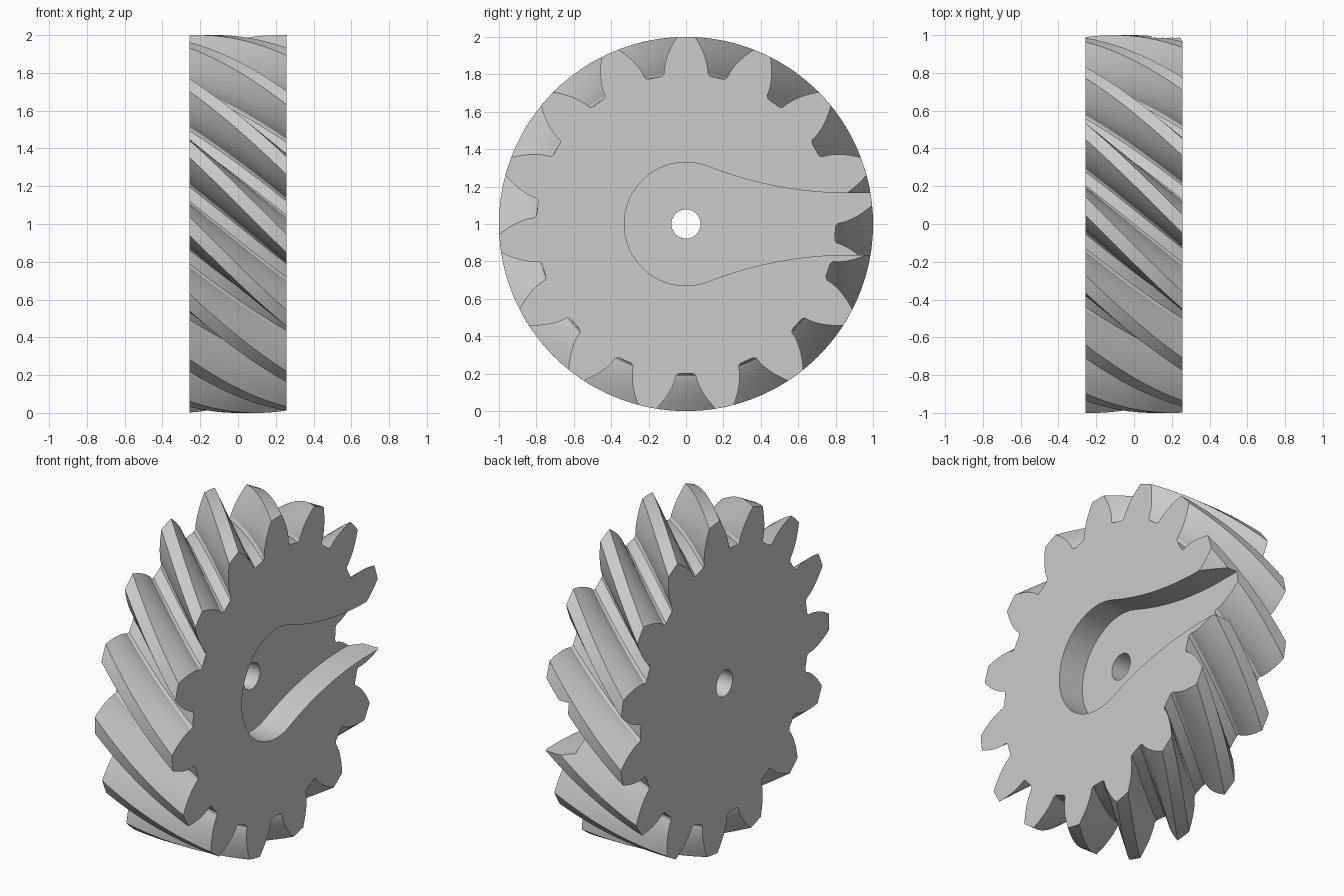
import bpy, bmesh
from math import sin, cos, tan, acos, radians, pi, sqrt, atan2

cube = bpy.data.objects.get("Cube")
if cube:
    bpy.data.objects.remove(cube)

HALF = 0.257           # half the gear width
TEETH = 15
TIP, PITCH, BASE, ROOT = 1.0, 0.914, 0.813, 0.80
LAYERS = 28
FLOOR_X = 0.092        # floor of the recess

steel = bpy.data.materials.new("light_grey")
steel.use_nodes = True
grey = (0.6, 0.6, 0.6, 1)
steel.diffuse_color = grey
steel.node_tree.nodes["Principled BSDF"].inputs["Base Color"].default_value = grey


def loft(name, rings):
    """Closed solid through a list of equal-length point rings."""
    bm = bmesh.new()
    loops = [[bm.verts.new(p) for p in ring] for ring in rings]
    n = len(loops[0])
    for a, b in zip(loops, loops[1:]):
        for i in range(n):
            j = (i + 1) % n
            bm.faces.new((a[i], a[j], b[j], b[i]))
    bm.faces.new(loops[0][::-1])
    bm.faces.new(loops[-1])
    bmesh.ops.recalc_face_normals(bm, faces=bm.faces)
    mesh = bpy.data.meshes.new(name)
    bm.to_mesh(mesh)
    bm.free()
    mesh.materials.append(steel)
    obj = bpy.data.objects.new(name, mesh)
    bpy.context.collection.objects.link(obj)
    return obj


def prism(name, outline, x0, x1):
    return loft(name, [[(x, y, 1 + z) for y, z in outline] for x in (x0, x1)])


# Half tooth: root corner, then involute flank up to the tip
def involute(r):
    a = acos(min(1, BASE / r))
    return tan(a) - a


half_pitch = pi / TEETH
flank = [(ROOT, half_pitch - radians(2.7)), (ROOT + 0.007, half_pitch - radians(3.4))]
for i in range(9):
    r = BASE + (TIP - BASE) * (i / 8) ** 1.3
    flank.append((r, half_pitch / 2 + involute(PITCH) - involute(r)))
tooth = [(r, -a) for r, a in flank] + [(TIP, 0)] + [(r, a) for r, a in reversed(flank)]
profile = [(r, a + pi / 2 + k * 2 * half_pitch) for k in range(TEETH) for r, a in tooth]

# Helical body, twisted at 45 degrees
rings = []
for i in range(LAYERS + 1):
    x = -HALF + 2 * HALF * i / LAYERS
    turn = x - HALF
    rings.append([(x, r * cos(a + turn), 1 + r * sin(a + turn)) for r, a in profile])
gear = loft("helical_gear", rings)

# Recess: round end blending by a large arc into a straight channel to the rim
RAD, NECK, END = 0.33, 0.165, 0.87
big = (END ** 2 + NECK ** 2 - RAD ** 2) / (2 * (RAD - NECK))
cz = NECK + big
meet = atan2(cz, END)
upper = [(1.2, NECK)]
for i in range(17):
    y = END + (RAD * cos(meet) - END) * i / 16
    upper.append((y, cz - sqrt(big ** 2 - (y - END) ** 2)))
for i in range(1, 25):
    a = meet + (pi - meet) * i / 24
    upper.append((RAD * cos(a), RAD * sin(a)))
outline = upper + [(y, -z) for y, z in reversed(upper[:-1])]
recess = prism("recess_cutter", outline, FLOOR_X, 0.5)

# Shaft hole
circle = [(0.078 * cos(2 * pi * i / 48), 0.078 * sin(2 * pi * i / 48)) for i in range(48)]
bore = prism("bore_cutter", circle, -0.5, 0.6)

bpy.ops.object.select_all(action='DESELECT')
bpy.context.view_layer.objects.active = gear
gear.select_set(True)
for cutter in (recess, bore):
    cutter.hide_render = True
    mod = gear.modifiers.new(cutter.name, 'BOOLEAN')
    mod.operation = 'DIFFERENCE'
    mod.solver = 'EXACT'
    mod.object = cutter
    bpy.ops.object.modifier_apply(modifier=mod.name)
    bpy.data.objects.remove(cutter)

bpy.ops.object.shade_smooth_by_angle(angle=radians(25))
